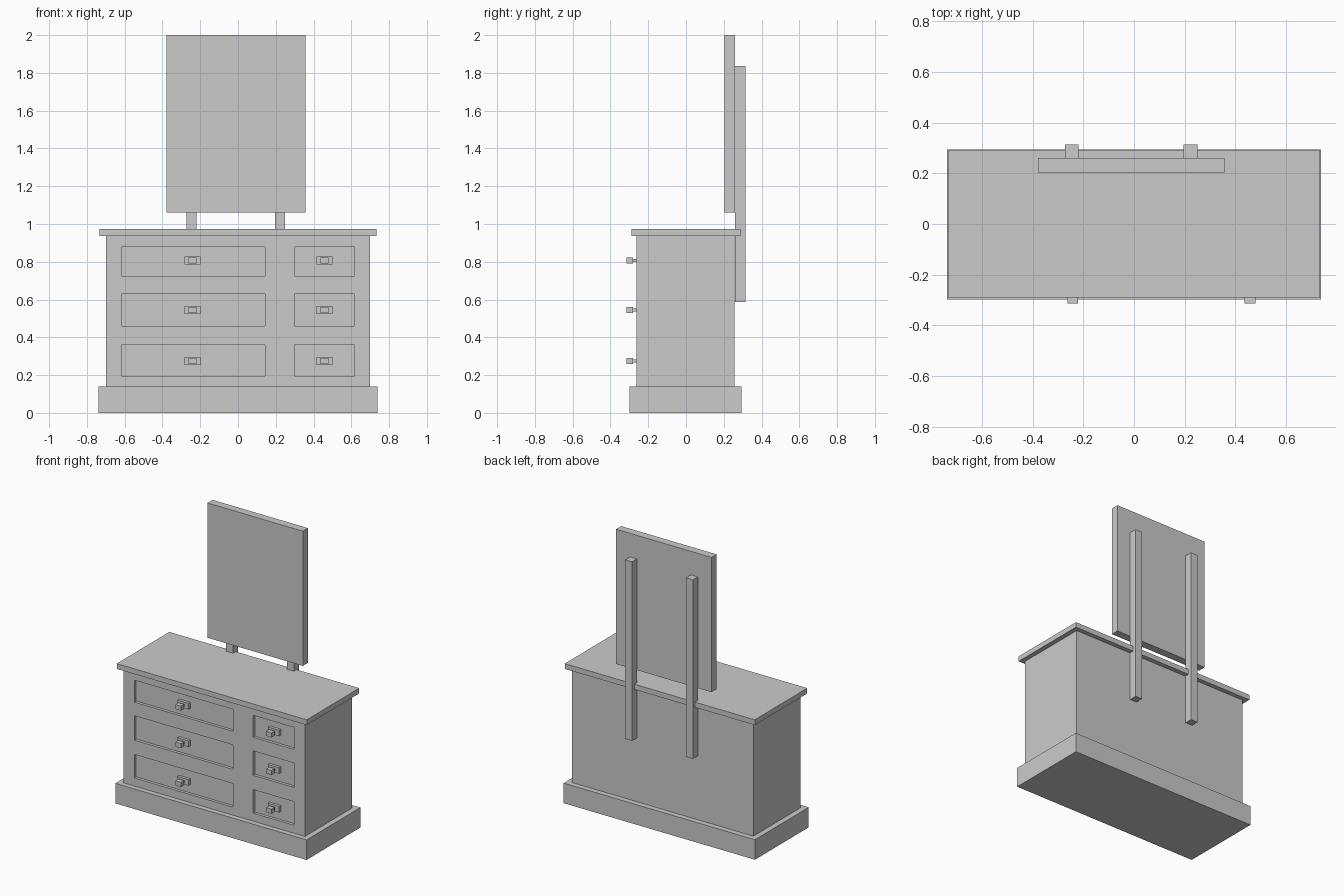
import bpy, bmesh

if "Cube" in bpy.data.objects:
    bpy.data.objects.remove(bpy.data.objects["Cube"])


def boxes(name, bounds):
    """One object made of boxes given as (x0, x1, y0, y1, z0, z1)."""
    bm = bmesh.new()
    for x0, x1, y0, y1, z0, z1 in bounds:
        for v in bmesh.ops.create_cube(bm, size=1)["verts"]:
            v.co = (x1 if v.co.x > 0 else x0,
                    y1 if v.co.y > 0 else y0,
                    z1 if v.co.z > 0 else z0)
    mesh = bpy.data.meshes.new(name)
    bm.to_mesh(mesh)
    bm.free()
    ob = bpy.data.objects.new(name, mesh)
    bpy.context.collection.objects.link(ob)
    return ob


FRONT = -0.262          # front plane of the cabinet
PANEL = FRONT + 0.02    # recessed drawer faces
ROWS = [("lower", 0.196, 0.36, 0.275), ("middle", 0.46, 0.63, 0.545), ("upper", 0.725, 0.878, 0.807)]
COLUMNS = [("wide", -0.616, 0.143), ("narrow", 0.299, 0.616)]

# Cabinet: plinth, body and top
boxes("plinth", [(-0.738, 0.738, -0.298, 0.294, 0, 0.14)])
body = boxes("cabinet_body", [(-0.70, 0.70, FRONT, 0.257, 0.14, 0.936)])
boxes("cabinet_top", [(-0.733, 0.733, -0.289, 0.289, 0.936, 0.973)])

# Recessed drawer fronts cut into the body
cutter = boxes("drawer_cutter", [(x0, x1, FRONT - 0.1, PANEL, z0, z1)
                                 for _, x0, x1 in COLUMNS for _, z0, z1, _ in ROWS])
cutter.hide_render = True
mod = body.modifiers.new("drawer_recesses", "BOOLEAN")
mod.operation = "DIFFERENCE"
mod.solver = "EXACT"
mod.object = cutter
bpy.context.view_layer.objects.active = body
bpy.ops.object.modifier_apply(modifier=mod.name)
bpy.data.objects.remove(cutter)

# Drawer handles: back plate, thin stem, square knob
for col, x0, x1 in COLUMNS:
    x = (x0 + x1) / 2 - (0.005 if col == "wide" else 0)
    for row, _, _, z in ROWS:
        boxes(f"{col}_{row}_drawer_handle", [
            (x - 0.043, x + 0.043, FRONT, PANEL, z - 0.021, z + 0.021),
            (x - 0.012, x + 0.012, -0.28, FRONT, z - 0.007, z + 0.007),
            (x - 0.021, x + 0.021, -0.314, -0.28, z - 0.016, z + 0.016)])

# Mirror panel and its two rear posts
boxes("mirror_panel", [(-0.379, 0.357, 0.204, 0.26, 1.06, 2.0)])
for side, x in (("left", -0.246), ("right", 0.223)):
    boxes(f"{side}_mirror_post", [(x - 0.027, x + 0.027, 0.259, 0.314, 0.587, 1.836)])
